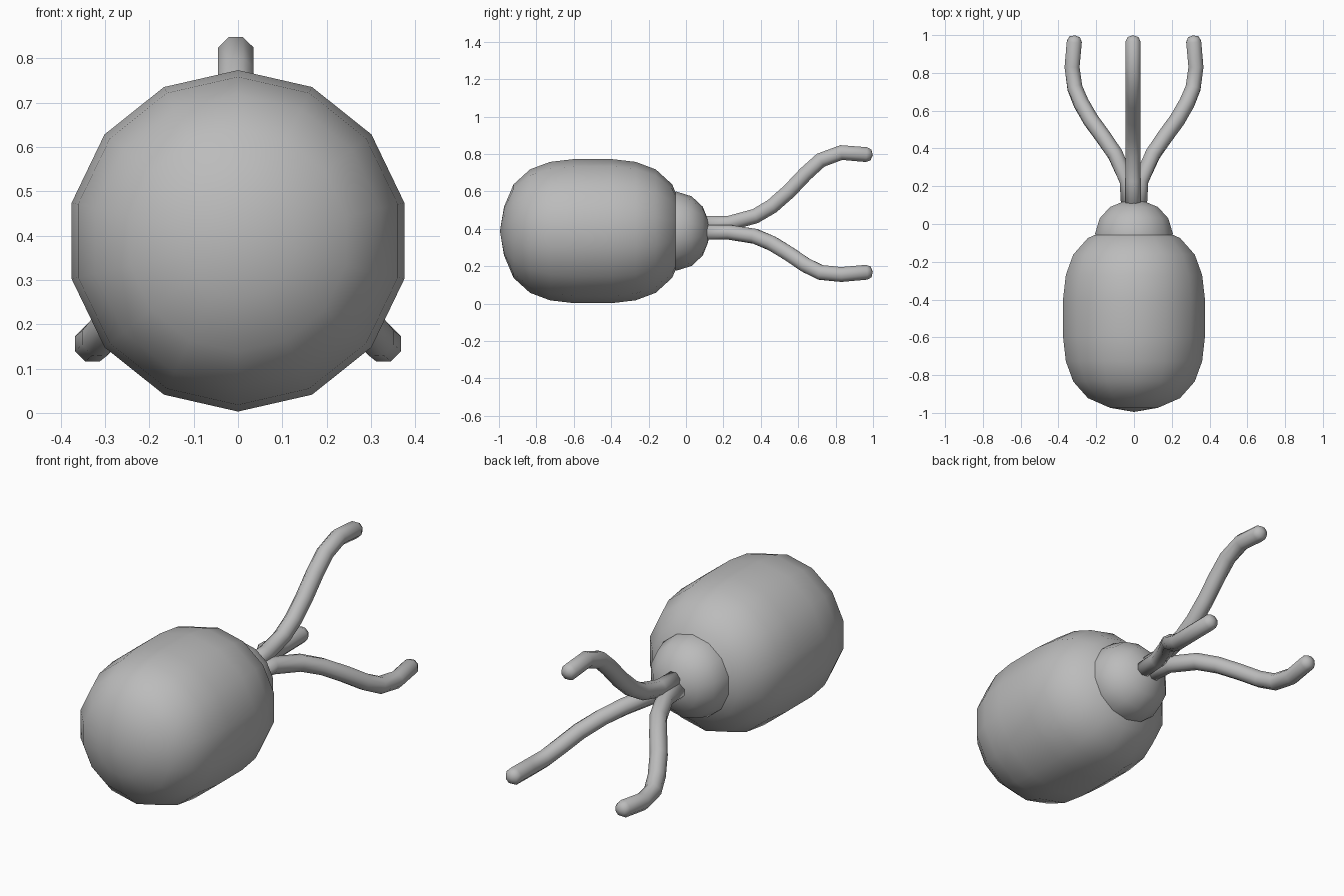
import bpy, bmesh, math
from mathutils import Vector

cube = bpy.data.objects.get("Cube")
if cube:
    bpy.data.objects.remove(cube, do_unlink=True)

AXIS_Z = 0.388

grey = bpy.data.materials.new("plain grey")
grey.use_nodes = True
grey.diffuse_color = (0.5, 0.5, 0.5, 1)
grey.node_tree.nodes["Principled BSDF"].inputs["Base Color"].default_value = (0.5, 0.5, 0.5, 1)


def finish(name, bm):
    bmesh.ops.recalc_face_normals(bm, faces=bm.faces)
    for f in bm.faces:
        f.smooth = True
    mesh = bpy.data.meshes.new(name)
    bm.to_mesh(mesh)
    bm.free()
    mesh.materials.append(grey)
    obj = bpy.data.objects.new(name, mesh)
    bpy.context.collection.objects.link(obj)
    return obj


def skin(bm, rings, start, end):
    """Bridge rings of vertices and close both ends with a pole vertex."""
    n = len(rings[0])
    for a, b in zip(rings, rings[1:]):
        for i in range(n):
            j = (i + 1) % n
            bm.faces.new((a[i], a[j], b[j], b[i]))
    for pole, ring in ((start, rings[0]), (end, rings[-1])):
        v = bm.verts.new(pole)
        for i in range(n):
            bm.faces.new((v, ring[i], ring[(i + 1) % n]))


def lathe(name, profile, y0, y1, sides=14):
    """Round solid about the long axis; profile is (y, radius)."""
    bm = bmesh.new()
    rings = []
    for y, r in profile:
        angles = [math.pi / 2 + math.tau * i / sides for i in range(sides)]
        rings.append([bm.verts.new((r * math.cos(a), y, AXIS_Z + r * math.sin(a))) for a in angles])
    skin(bm, rings, (0, y0, AXIS_Z), (0, y1, AXIS_Z))
    return finish(name, bm)


def tube(name, path, radius=0.043, sides=8):
    """Bent tube with a rounded tip, following the path points."""
    pts = [Vector(p) for p in path]
    bm = bmesh.new()
    rings = []

    def ring(centre, direction, r):
        side = Vector((1, 0, 0))
        side = (side - direction * side.dot(direction)).normalized()
        up = side.cross(direction)
        rings.append([bm.verts.new(centre + r * (side * math.cos(a) + up * math.sin(a)))
                      for a in (math.tau * (i + 0.5) / sides for i in range(sides))])

    for i, p in enumerate(pts):
        d = (pts[min(i + 1, len(pts) - 1)] - pts[max(i - 1, 0)]).normalized()
        ring(p, d, radius)
    ring(pts[-1] + d * 0.024, d, radius * 0.72)
    skin(bm, rings, pts[0], pts[-1] + d * 0.034)
    return finish(name, bm)


# Body: stretched ball, symmetric end to end
half = [(-0.973, 0.13), (-0.922, 0.25), (-0.834, 0.33), (-0.727, 0.37), (-0.6, 0.385)]
MID = -0.498
body = half + [(2 * MID - y, r) for y, r in reversed(half)]
lathe("body", body, -0.995, -0.001)

# Neck dome at the back
lathe("neck_dome", [(-0.13, 0.2), (-0.05, 0.211), (0.03, 0.186), (0.09, 0.13), (0.118, 0.06)], -0.16, 0.127)

# Three curling tails: one above, a mirrored pair below
ys = (0.08, 0.23, 0.37, 0.46, 0.55, 0.64, 0.72, 0.83, 0.965)
top_z = (0.428, 0.43, 0.468, 0.521, 0.6, 0.695, 0.767, 0.808, 0.797)
low_z = (0.382, 0.382, 0.36, 0.322, 0.267, 0.206, 0.167, 0.156, 0.168)
low_x = (0.028, 0.037, 0.1, 0.162, 0.228, 0.28, 0.313, 0.328, 0.316)

tube("upper_tail", [(-0.005, y, z) for y, z in zip(ys, top_z)])
for side, s in (("left", 1), ("right", -1)):
    tube(side + "_lower_tail", [(s * x, y, z) for x, y, z in zip(low_x, ys, low_z)])
